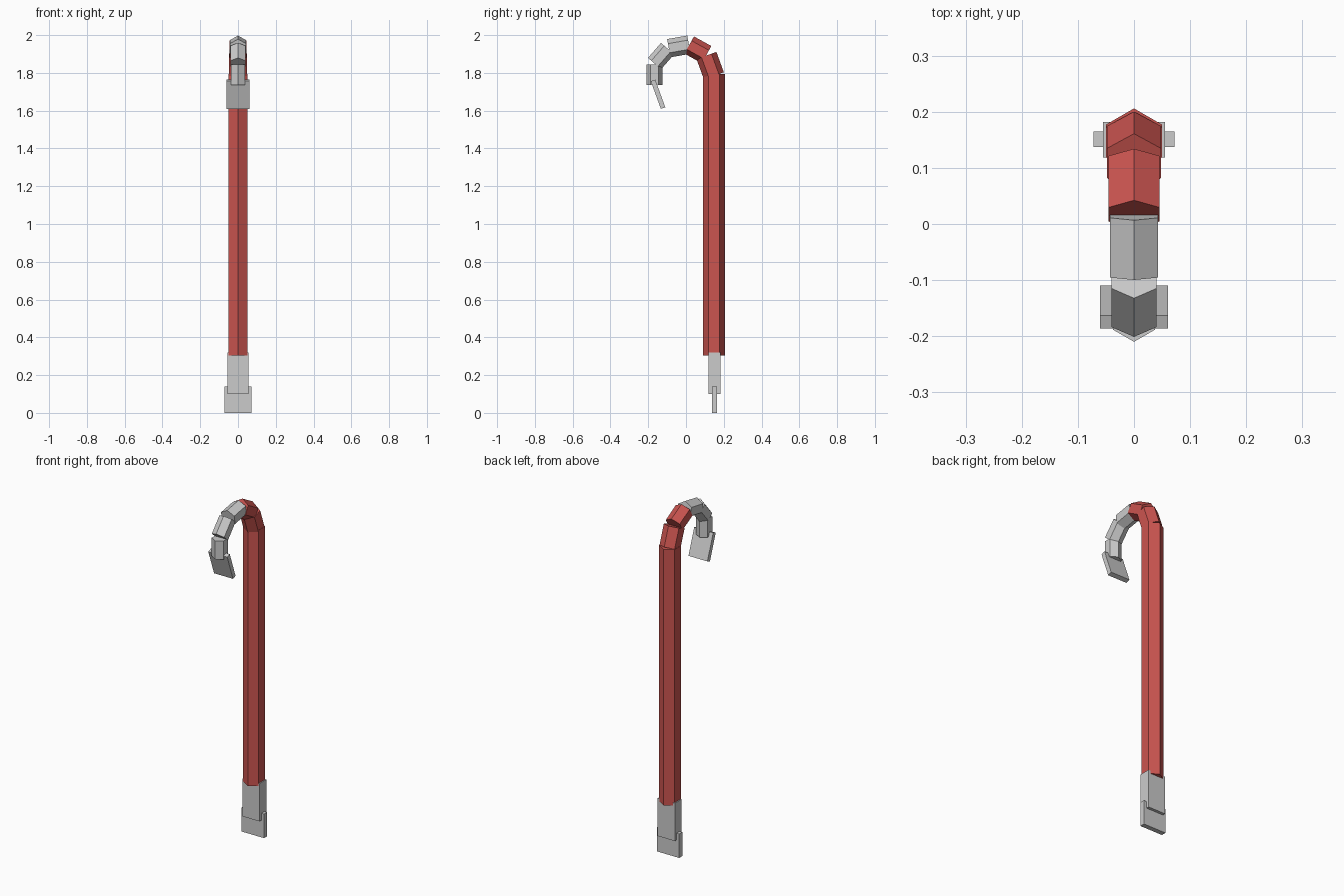
import bpy, bmesh
from math import sin, cos, radians

if "Cube" in bpy.data.objects:
    bpy.data.objects.remove(bpy.data.objects["Cube"])

red = bpy.data.materials.new("red_paint")
red.diffuse_color = (0.6, 0.09, 0.08, 1)
red.use_nodes = True
red.node_tree.nodes["Principled BSDF"].inputs["Base Color"].default_value = red.diffuse_color


def prism(name, profile, length, y, z, tilt=0, mat=None):
    """Extrude an XY profile along Z, centred at (0, y, z), tilted about X."""
    bm = bmesh.new()
    base = bm.faces.new([bm.verts.new((px, py, -length / 2)) for px, py in profile])
    top = bmesh.ops.extrude_face_region(bm, geom=[base])["geom"]
    moved = [v for v in top if isinstance(v, bmesh.types.BMVert)]
    bmesh.ops.translate(bm, verts=moved, vec=(0, 0, length))
    bmesh.ops.recalc_face_normals(bm, faces=bm.faces)
    mesh = bpy.data.meshes.new(name)
    bm.to_mesh(mesh)
    bm.free()
    obj = bpy.data.objects.new(name, mesh)
    bpy.context.collection.objects.link(obj)
    obj.location = (0, y, z)
    obj.rotation_euler.x = radians(tilt)
    if mat:
        mesh.materials.append(mat)
    return obj


def hexagon(r):
    # corners point along Y
    return [(r * sin(radians(60 * i)), r * cos(radians(60 * i))) for i in range(6)]


def rect(w, d):
    return [(-w / 2, -d / 2), (w / 2, -d / 2), (w / 2, d / 2), (-w / 2, d / 2)]


# Long painted shaft
prism("shaft", hexagon(0.058), 1.49, 0.148, 1.048, mat=red)

# Hook: tapering hexagonal segments (radius, length, y, z, tilt, material)
segments = [
    (0.056, 0.115, 0.128, 1.838, 20, red),
    (0.052, 0.105, 0.063, 1.922, 61, red),
    (0.049, 0.108, -0.038, 1.940, 100, None),
    (0.046, 0.105, -0.132, 1.889, 139, None),
    (0.043, 0.107, -0.167, 1.790, 180, None),
]
for i, (r, length, y, z, tilt, mat) in enumerate(segments, 1):
    prism(f"hook_segment_{i}", hexagon(r), length, y, z, tilt, mat)

# Flat claw at the hook tip
prism("hook_claw", rect(0.122, 0.025), 0.156, -0.148, 1.687, 20)

# Chisel end: socket block and flat blade
prism("chisel_socket", rect(0.11, 0.063), 0.22, 0.15, 0.21)
prism("chisel_blade", rect(0.144, 0.028), 0.14, 0.151, 0.07)
